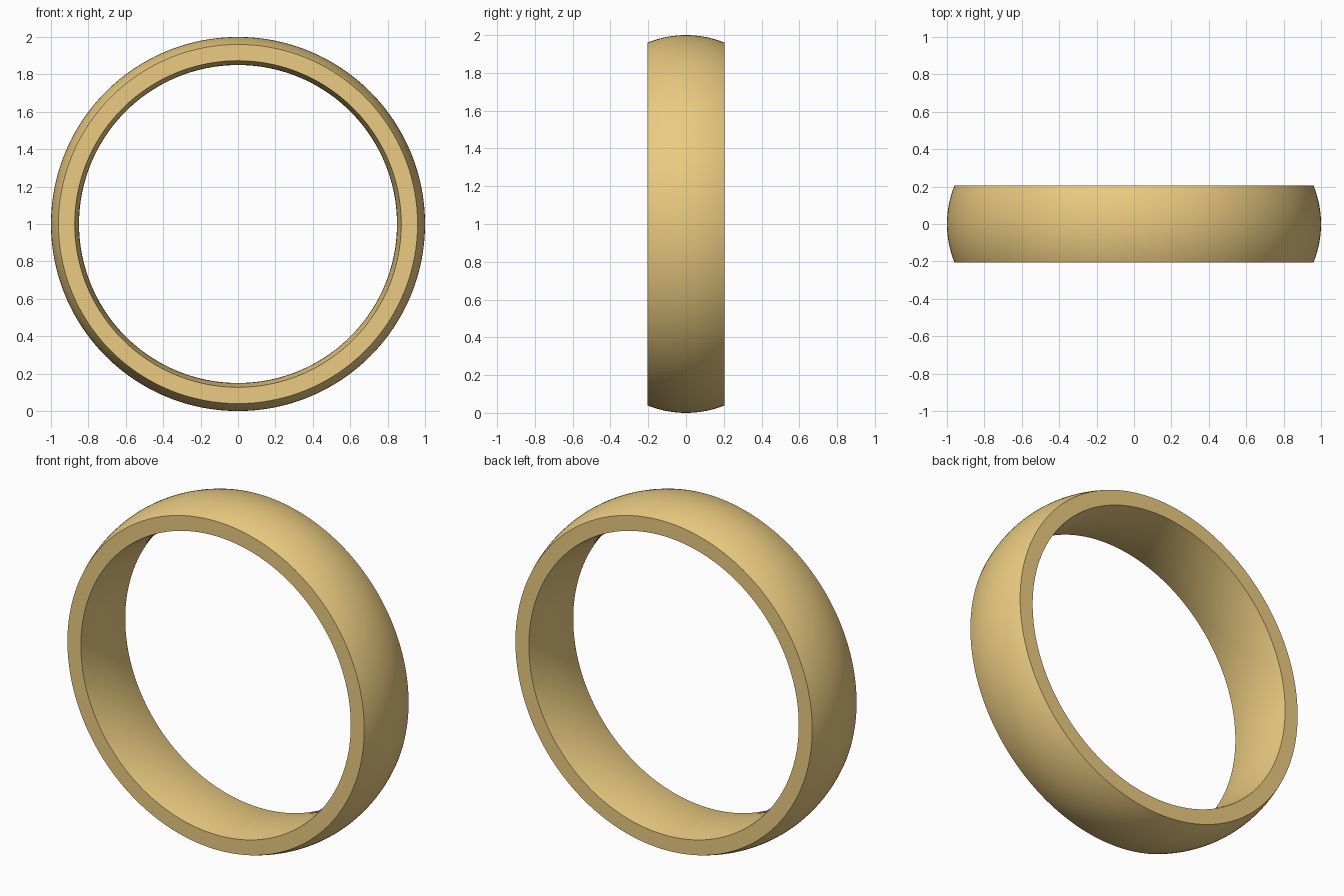
import bpy, bmesh, math
from mathutils import Vector

if "Cube" in bpy.data.objects:
    bpy.data.objects.remove(bpy.data.objects["Cube"])

HALF = 0.205          # half the band width
SEGMENTS = 192
STEPS = 16


def arc(r_mid, r_edge):
    """Circular arc across the band: (y, radius) from -HALF to HALF."""
    sag = r_mid - r_edge
    big = (HALF ** 2 + sag ** 2) / (2 * abs(sag))
    sign = math.copysign(1, sag)
    ys = [-HALF + 2 * HALF * i / STEPS for i in range(STEPS + 1)]
    return [(y, r_mid - sign * (big - math.sqrt(big * big - y * y))) for y in ys]


# Closed cross-section: domed outside, gently domed comfort-fit inside
profile = arc(1.0, 0.96) + arc(0.85, 0.873)[::-1]

# Revolve the section about the y axis
bm = bmesh.new()
rings = []
for s in range(SEGMENTS):
    a = 2 * math.pi * s / SEGMENTS
    rings.append([bm.verts.new(Vector((r * math.cos(a), y, 1 + r * math.sin(a))))
                  for y, r in profile])
n = len(profile)
for s in range(SEGMENTS):
    p, q = rings[s], rings[(s + 1) % SEGMENTS]
    for i in range(n):
        j = (i + 1) % n
        bm.faces.new((p[i], p[j], q[j], q[i]))
bmesh.ops.recalc_face_normals(bm, faces=bm.faces)
mesh = bpy.data.meshes.new("ring_band")
bm.to_mesh(mesh)
bm.free()

band = bpy.data.objects.new("ring_band", mesh)
bpy.context.collection.objects.link(band)

# Gold colour
gold = bpy.data.materials.new("gold")
gold.diffuse_color = (0.83, 0.60, 0.22, 1)
gold.use_nodes = True
gold.node_tree.nodes["Principled BSDF"].inputs["Base Color"].default_value = gold.diffuse_color
mesh.materials.append(gold)

# Smooth domes, crisp rims
bpy.context.view_layer.objects.active = band
band.select_set(True)
bpy.ops.object.shade_smooth_by_angle(angle=math.radians(30))
